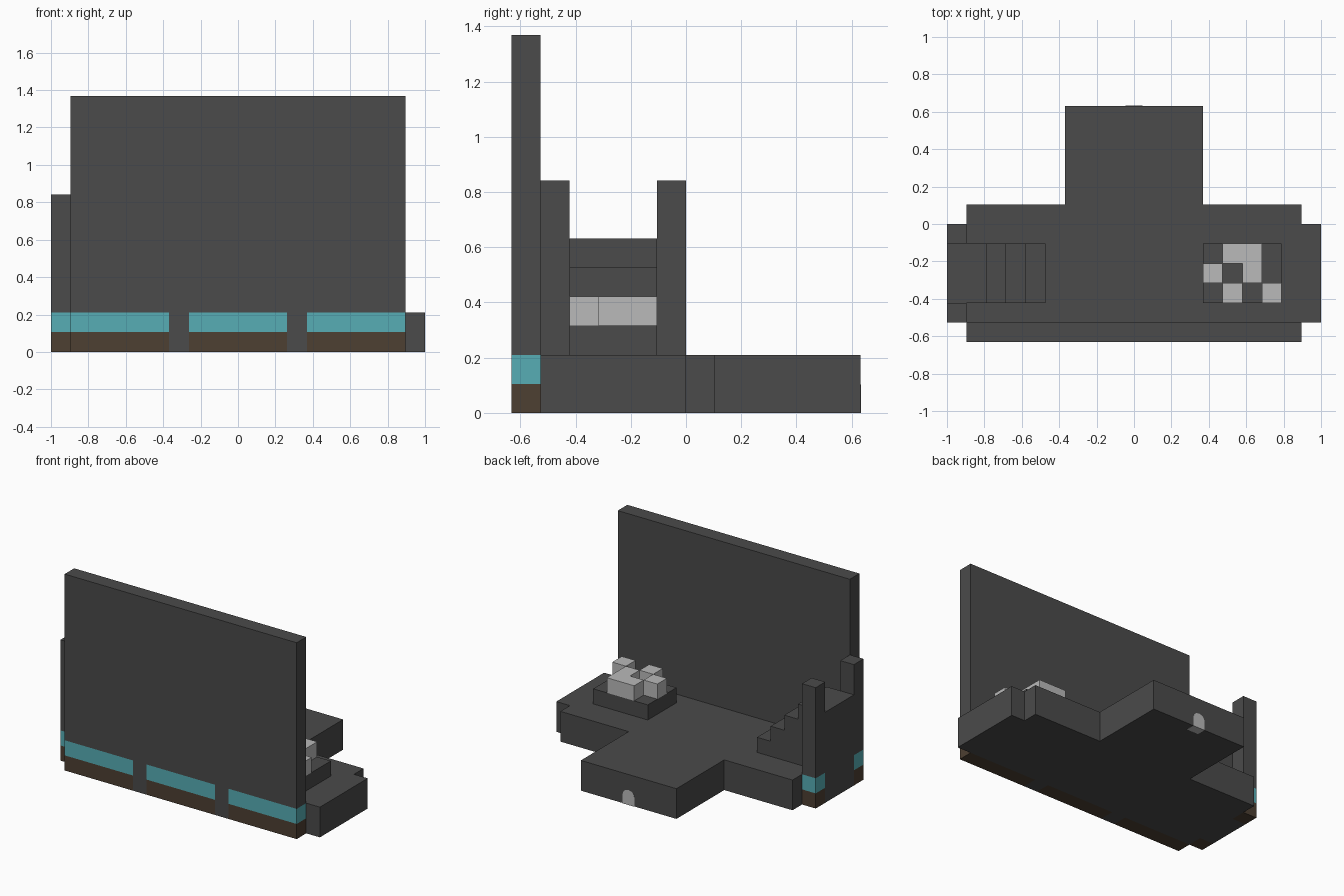
import bpy
import bmesh
import math
from mathutils import Vector

cube = bpy.data.objects.get("Cube")
if cube:
    bpy.data.objects.remove(cube, do_unlink=True)

U = 2 / 19  # one block


def material(name, rgb):
    mat = bpy.data.materials.new(name)
    mat.use_nodes = True
    color = (*rgb, 1)
    mat.diffuse_color = color
    mat.node_tree.nodes["Principled BSDF"].inputs["Base Color"].default_value = color
    return mat


DARK = material("dark grey stone", (0.069, 0.069, 0.069))
WHITE = material("pale grey stone", (0.49, 0.49, 0.49))
TEAL = material("teal", (0.095, 0.42, 0.46))
BROWN = material("dark brown", (0.074, 0.05, 0.032))


def prism(name, outline, depth, mat):
    """Extrude a closed 3D outline (in blocks) along a depth vector."""
    bm = bmesh.new()
    face = bm.faces.new([bm.verts.new(Vector(p) * U) for p in outline])
    new = bmesh.ops.extrude_face_region(bm, geom=[face])["geom"]
    bmesh.ops.translate(bm, vec=Vector(depth) * U,
                        verts=[g for g in new if isinstance(g, bmesh.types.BMVert)])
    bmesh.ops.recalc_face_normals(bm, faces=bm.faces)
    mesh = bpy.data.meshes.new(name)
    bm.to_mesh(mesh)
    bm.free()
    mesh.materials.append(mat)
    obj = bpy.data.objects.new(name, mesh)
    bpy.context.collection.objects.link(obj)
    return obj


def box(name, x, y, z, mat):
    outline = [(x[0], y[0], z[0]), (x[1], y[0], z[0]), (x[1], y[1], z[0]), (x[0], y[1], z[0])]
    return prism(name, outline, (0, 0, z[1] - z[0]), mat)


# Stepped floor slab, notched where the posts stand
floor = [(-8.5, -5), (9.5, -5), (9.5, 0), (8.5, 0), (8.5, 1), (3.5, 1), (3.5, 6),
         (-3.5, 6), (-3.5, 1), (-8.5, 1), (-8.5, -1), (-9.5, -1), (-9.5, -4), (-8.5, -4)]
prism("floor_slab", [(x, y, 0) for x, y in floor], (0, 0, 2), DARK)

# Tall front wall with banded bays separated by plain piers
box("front_wall", (-8.5, 8.5), (-6, -5), (2, 13), DARK)
for side, x in (("right", -3), ("left", 3)):
    box(f"{side}_wall_pier", (x - 0.5, x + 0.5), (-6, -5), (0, 2), DARK)
for side, x in (("right", -6), ("middle", 0), ("left", 6)):
    span = (x - 2.5, x + 2.5)
    box(f"{side}_wall_base_band", span, (-6, -5), (0, 1), BROWN)
    box(f"{side}_wall_teal_band", span, (-6, -5), (1, 2), TEAL)

# Two banded posts beside the staircase
for end, y in (("front", -5), ("back", -1)):
    for part, low, high, mat in (("base", 0, 1, BROWN), ("band", 1, 2, TEAL), ("shaft", 2, 8, DARK)):
        box(f"{end}_post_{part}", (-9.5, -8.5), (y, y + 1), (low, high), mat)

# Staircase with a two-block landing
steps = [(-9.5, 2), (-9.5, 6)]
for i in range(4):
    steps += [(-7.5 + i, 6 - i), (-7.5 + i, 5 - i)]
prism("staircase", [(x, -4, z) for x, z in steps], (0, 3, 0), DARK)

# Pedestal with pale blocks on top
box("pedestal", (3.5, 7.5), (-4, -1), (2, 3), DARK)
box("pale_block_long", (4.5, 6.5), (-2, -1), (3, 4), WHITE)
for i, (x, y) in enumerate([(3.5, -3), (5.5, -3), (4.5, -4), (6.5, -4)]):
    box(f"pale_block_{i + 1}", (x, x + 1), (y, y + 1), (3, 4), WHITE)

# Small arched door in the back, slightly proud of the slab
arch = [(0.43, -0.01), (-0.43, -0.01)]
for i in range(9):
    a = math.pi * (1 - i / 8)
    arch.append((0.43 * math.cos(a), 0.6 + 0.38 * math.sin(a)))
prism("arched_door", [(x, 6.02, z) for x, z in arch], (0, -0.6, 0), WHITE)
